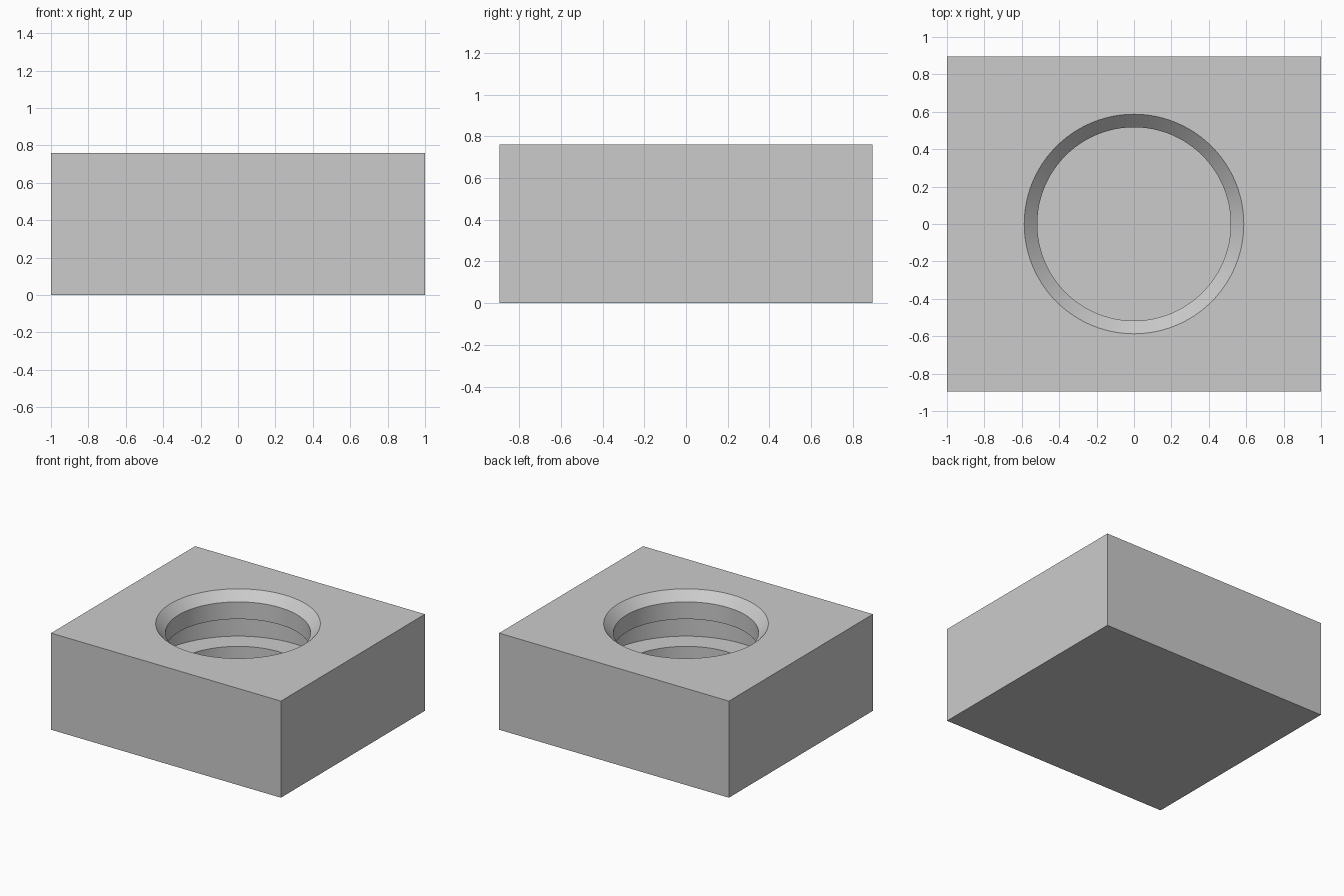
import bpy
import bmesh
from math import radians, tau
from mathutils import Vector

default_cube = bpy.data.objects.get("Cube")
if default_cube:
    bpy.data.objects.remove(default_cube, do_unlink=True)

WIDTH, DEPTH, HEIGHT = 2.0, 1.79, 0.76
BORE, CHAMFER, GROOVE = 0.517, 0.07, 0.69
GROOVE_TOP, GROOVE_BOTTOM, FLOOR = 0.555, 0.34, 0.14
SEGMENTS = 96

grey = bpy.data.materials.new("plain grey")
grey.use_nodes = True
grey.diffuse_color = (0.6, 0.6, 0.6, 1)
grey.node_tree.nodes["Principled BSDF"].inputs["Base Color"].default_value = grey.diffuse_color


def add_object(name, bm):
    bmesh.ops.recalc_face_normals(bm, faces=bm.faces)
    mesh = bpy.data.meshes.new(name)
    bm.to_mesh(mesh)
    bm.free()
    mesh.materials.append(grey)
    obj = bpy.data.objects.new(name, mesh)
    bpy.context.collection.objects.link(obj)
    return obj


# Rectangular block
bm = bmesh.new()
bmesh.ops.create_cube(bm, size=1)
bmesh.ops.scale(bm, vec=(WIDTH, DEPTH, HEIGHT), verts=bm.verts)
bmesh.ops.translate(bm, vec=(0, 0, HEIGHT / 2), verts=bm.verts)
block = add_object("block", bm)

# Blind bore with an internal groove and a chamfered mouth, as a revolved profile
lip = 0.05
profile = [
    (0, FLOOR), (BORE, FLOOR), (BORE, GROOVE_BOTTOM), (GROOVE, GROOVE_BOTTOM),
    (GROOVE, GROOVE_TOP), (BORE, GROOVE_TOP), (BORE, HEIGHT - CHAMFER),
    (BORE + CHAMFER + lip, HEIGHT + lip), (0, HEIGHT + lip),
]
bm = bmesh.new()
points = [bm.verts.new((r, 0, z)) for r, z in profile]
edges = [bm.edges.new(pair) for pair in zip(points, points[1:])]
bmesh.ops.spin(bm, geom=points + edges, cent=Vector(), axis=(0, 0, 1),
               angle=tau, steps=SEGMENTS, use_duplicate=False)
bmesh.ops.remove_doubles(bm, verts=bm.verts, dist=0.0001)
# Merge the fans at both ends into single flat caps
for height in (FLOOR, HEIGHT + lip):
    cap = [f for f in bm.faces if all(abs(v.co.z - height) < 0.0001 for v in f.verts)]
    bmesh.ops.dissolve_faces(bm, faces=cap, use_verts=False)
cutter = add_object("bore_cutter", bm)
cutter.hide_render = True

# Cut the bore and keep the edges crisp
bpy.ops.object.select_all(action="DESELECT")
block.select_set(True)
bpy.context.view_layer.objects.active = block
cut = block.modifiers.new("bore", "BOOLEAN")
cut.operation = "DIFFERENCE"
cut.solver = "EXACT"
cut.object = cutter
bpy.ops.object.modifier_apply(modifier=cut.name)
bpy.data.objects.remove(cutter, do_unlink=True)
bpy.ops.object.shade_smooth_by_angle(angle=radians(30))
